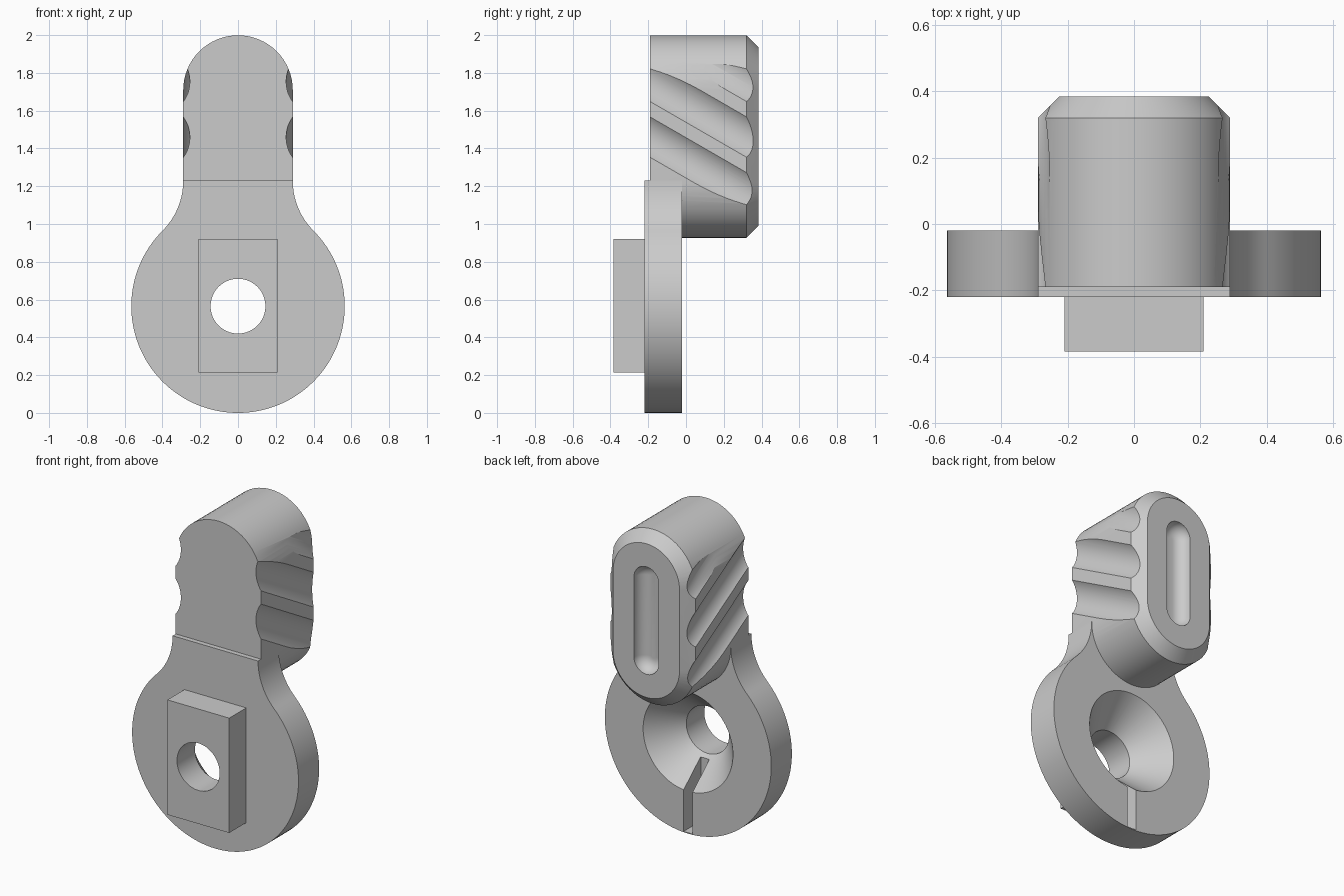
import bpy
import bmesh
from math import sin, cos, pi, radians
from mathutils import Matrix

cube = bpy.data.objects.get("Cube")
if cube:
    bpy.data.objects.remove(cube)

grey = bpy.data.materials.new("light grey")
grey.use_nodes = True
colour = (0.6, 0.6, 0.6, 1)
grey.diffuse_color = colour
grey.node_tree.nodes["Principled BSDF"].inputs["Base Color"].default_value = colour


def loft(name, rings):
    """Skin matching rings of (x, y, z) points and cap both ends."""
    bm = bmesh.new()
    loops = [[bm.verts.new(p) for p in ring] for ring in rings]
    n = len(loops[0])
    for a, b in zip(loops, loops[1:]):
        for i in range(n):
            j = (i + 1) % n
            bm.faces.new((a[i], a[j], b[j], b[i]))
    bm.faces.new(loops[0])
    bm.faces.new(loops[-1])
    bmesh.ops.recalc_face_normals(bm, faces=bm.faces)
    mesh = bpy.data.meshes.new(name)
    bm.to_mesh(mesh)
    bm.free()
    obj = bpy.data.objects.new(name, mesh)
    bpy.context.collection.objects.link(obj)
    mesh.materials.append(grey)
    return obj


def arc(cx, cz, r, start, end, steps):
    angles = [radians(start + (end - start) * i / steps) for i in range(steps + 1)]
    return [(cx + r * cos(a), cz + r * sin(a)) for a in angles]


def at(outline, y):
    return [(x, y, z) for x, z in outline]


def stadium(r, middle=1.463, half=0.246):
    return arc(0, middle + half, r, 0, 180, 32) + arc(0, middle - half, r, 180, 360, 32)


def circle(r, z=0.565):
    return arc(0, z, r, 0, 360, 96)[:-1]


def box(name, x, y0, y1, z0, z1):
    outline = [(-x, z0), (x, z0), (x, z1), (-x, z1)]
    return loft(name, [at(outline, y0), at(outline, y1)])


def cut(obj, cutters):
    for c in cutters:
        c.hide_render = True
        mod = obj.modifiers.new("cut", 'BOOLEAN')
        mod.operation = 'DIFFERENCE'
        mod.solver = 'EXACT'
        mod.object = c
    graph = bpy.context.evaluated_depsgraph_get()
    mesh = bpy.data.meshes.new_from_object(obj.evaluated_get(graph))
    obj.modifiers.clear()
    obj.data = mesh


# Round mounting plate with a filleted neck
fillet = arc(0.664, 1.229, 0.374, 180, 225, 16)
outline = fillet + arc(0, 0.565, 0.565, 45, -225, 96)[1:-1]
outline += [(-x, z) for x, z in reversed(fillet)]
plate = loft("mounting_plate", [at(outline, -0.22), at(outline, -0.02)])

# Rectangular locating boss on the front
boss = box("locating_boss", 0.21, -0.385, -0.22, 0.215, 0.92)

# Grip with a chamfered back edge
grip = loft("grip", [at(stadium(0.29), -0.19), at(stadium(0.29), 0.32),
                     at(stadium(0.226), 0.385)])

# Countersunk screw hole and the narrow slot below it
hole = loft("hole_cutter", [at(circle(r), y) for r, y in
                            ((0.322, 0), (0.145, -0.21), (0.145, -0.5))])
slot = box("slot_cutter", 0.03, -0.19, 0.1, 0.006, 0.4)

# Round-bottomed recess in the back of the grip
recess_rings = [at(stadium(0.084), 0.5)]
for i in range(11):
    a = pi / 2 * i / 10
    recess_rings.append(at(stadium(0.014 + 0.07 * cos(a)), 0.385 - 0.07 * sin(a)))
recess = loft("recess_cutter", recess_rings)

# Slanted finger grooves on both sides
grooves = []
for side in (-1, 1):
    for k in range(3):
        groove = loft("groove_cutter", [at(circle(0.14, 0), y) for y in (-1, 1)])
        place = Matrix.Translation((side * 0.395, -0.19, 1.46 + 0.295 * k))
        groove.data.transform(place @ Matrix.Rotation(radians(-30), 4, 'X'))
        grooves.append(groove)

cut(plate, [hole, slot])
cut(boss, [hole])
cut(grip, [recess] + grooves)
for cutter in [hole, slot, recess] + grooves:
    bpy.data.objects.remove(cutter)

# Smooth curves, sharp edges
bpy.ops.object.select_all(action='DESELECT')
for obj in (plate, boss, grip):
    obj.select_set(True)
bpy.context.view_layer.objects.active = plate
bpy.ops.object.shade_smooth_by_angle(angle=radians(25))
